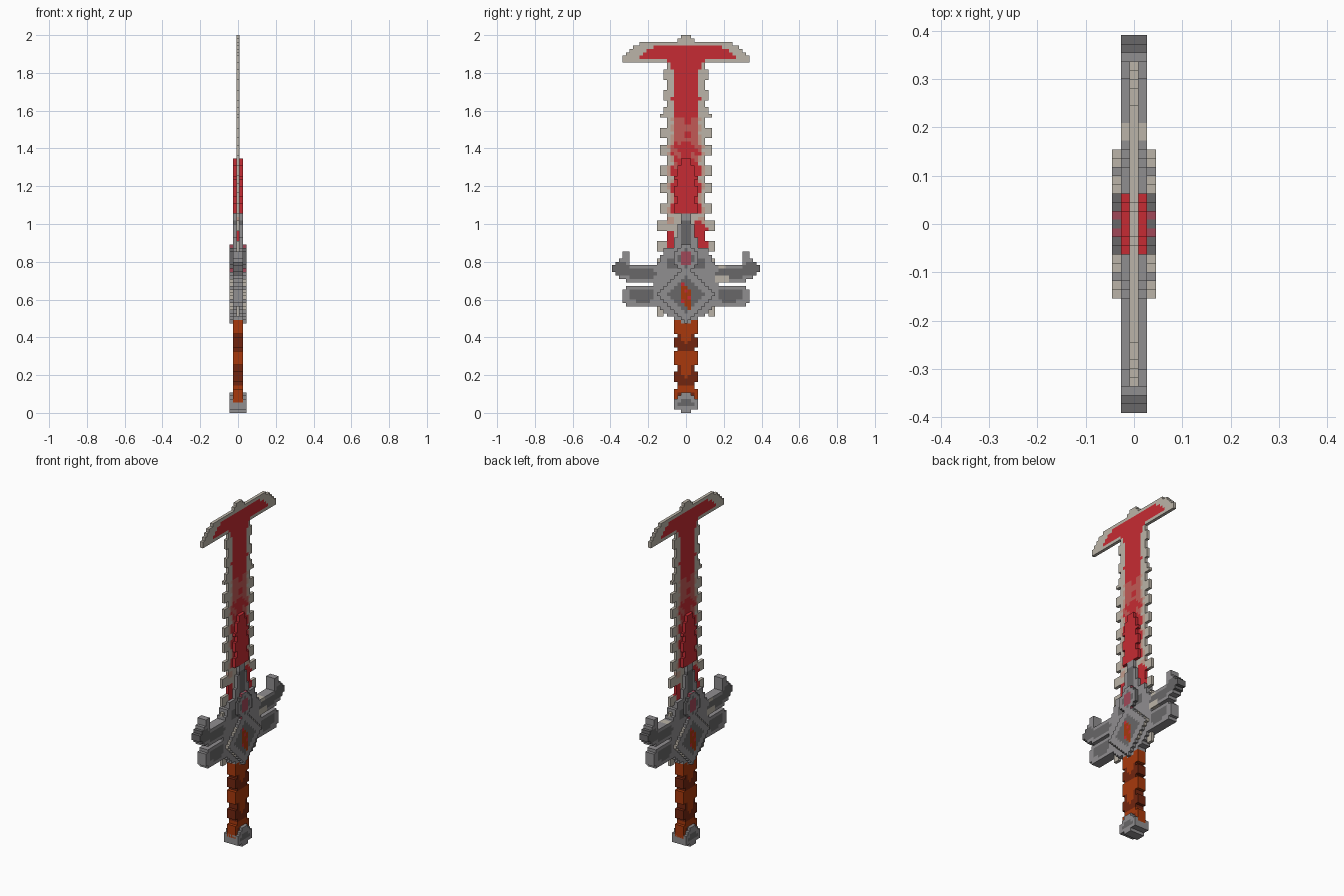
import bpy, bmesh

if "Cube" in bpy.data.objects:
    bpy.data.objects.remove(bpy.data.objects["Cube"], do_unlink=True)

V = 1 / 55  # edge of one block; the sword is 110 blocks tall


def linear(h):
    vals = [int(h[i:i + 2], 16) / 255 for i in (0, 2, 4)]
    return [v / 12.92 if v < 0.04045 else ((v + 0.055) / 1.055) ** 2.4 for v in vals] + [1]


PALETTE = {"bone": "BBB4A8", "blood red": "C62B33", "dusty red": "C25A56", "stained bone": "C29C8C",
           "steel": "908E90", "dark steel": "686768", "orange leather": "A8390C",
           "brown leather": "71250F", "muted ruby": "A04858"}
MATS, INDEX = [], {}
for label, code in PALETTE.items():
    m = bpy.data.materials.new(label)
    m.use_nodes = True
    m.diffuse_color = linear(code)
    m.node_tree.nodes["Principled BSDF"].inputs["Base Color"].default_value = linear(code)
    INDEX[label] = len(MATS)
    MATS.append(m)


def inside(poly, x, y):
    hit = False
    for (x1, y1), (x2, y2) in zip(poly, poly[1:] + poly[:1]):
        if (y1 > y) != (y2 > y) and x < x1 + (y - y1) * (x2 - x1) / (y2 - y1):
            hit = not hit
    return hit


def raster(half_outline):
    """Blocks (column, row) whose centre lies in a mirrored half outline."""
    return {(c, r) for c in range(-22, 23) for r in range(110)
            if inside(half_outline, abs(c) + 0.001, r + 0.5)}


def slab(name, cells, half, wall=None):
    """Stepped plate: cells maps (column, row) to a colour; the far side is turned half round."""
    bm = bmesh.new()

    def face(pts, label):
        f = bm.faces.new([bm.verts.new(p) for p in pts])
        f.material_index = INDEX[label]

    for (c, r), label in cells.items():
        y0, y1, z0, z1 = (c - .5) * V, (c + .5) * V, r * V, (r + 1) * V
        back = cells.get((-c, r), label)
        face([(half, y0, z0), (half, y1, z0), (half, y1, z1), (half, y0, z1)], label)
        face([(-half, y0, z0), (-half, y0, z1), (-half, y1, z1), (-half, y1, z0)], back)
        for dc, dr, (ya, za), (yb, zb) in ((-1, 0, (y0, z1), (y0, z0)), (1, 0, (y1, z0), (y1, z1)),
                                           (0, -1, (y0, z0), (y1, z0)), (0, 1, (y1, z1), (y0, z1))):
            if (c + dc, r + dr) not in cells:
                side = wall(c, r) if wall else label
                face([(half, ya, za), (-half, ya, za), (-half, yb, zb), (half, yb, zb)], side)
    bmesh.ops.remove_doubles(bm, verts=bm.verts, dist=V * 0.01)
    bmesh.ops.recalc_face_normals(bm, faces=bm.faces)
    bmesh.ops.dissolve_limit(bm, angle_limit=0.01, verts=bm.verts, edges=bm.edges, delimit={'MATERIAL'})
    me = bpy.data.meshes.new(name)
    bm.to_mesh(me)
    bm.free()
    for m in MATS:
        me.materials.append(m)
    ob = bpy.data.objects.new(name, me)
    bpy.context.collection.objects.link(ob)
    return ob


# Guard: stepped cross piece with two arms per side and a central spike
guard = raster([(0, 59.5), (1.6, 59.5), (1.6, 56), (2.6, 53), (3.6, 48), (6.4, 48), (7.6, 45),
                (9, 43), (16.2, 43), (17, 44), (16.2, 47), (18.4, 47), (19.2, 45), (21.6, 43),
                (21.6, 41), (19.2, 39), (16, 37.8), (10.5, 38), (9.5, 37.5), (10.5, 36.9),
                (17.2, 36.9), (18.6, 35.5), (18.6, 32.5), (16.5, 31), (8, 31), (6.5, 29),
                (3, 27), (0, 25.5), (-1, 25.5), (-1, 59.5)])
guard = {(c, r) for c, r in guard if r < 58}
arm_shade = [(8.5, 40.5), (10, 39), (15, 39), (19, 40), (21.6, 41), (21.6, 43), (19, 44.5),
             (16, 42.2), (11, 42.2)]
low_shade = [(9, 34), (11, 32.5), (15, 32.5), (17, 33.5), (16.5, 35.5), (12, 36), (9.5, 35.5)]


def guard_colour(c, r):
    a = abs(c)
    if (c in (9, 10, 11, 12) and r in (38, 39)) or (c in (10, 11) and r == 42):
        return "bone"
    if (inside(arm_shade, a + .01, r + .5) or inside(low_shade, a + .01, r + .5)
            or (a <= 1 and 49 <= r <= 55) or (3 <= a <= 5 and 42 <= r <= 44)):
        return "dark steel"
    return "steel"


slab("guard", {p: guard_colour(*p) for p in guard}, 1.5 * V)

# Boss: thick diamond with a set stone, and a smaller diamond above it
boss = {}
for c in range(-8, 9):
    for r in range(26, 49):
        a, d, e = abs(c), abs(c) + abs(r - 34), abs(c) + abs(r - 44.5)
        if d <= 8:
            boss[c, r] = "dark steel" if d <= 5 else "steel"
            if a <= 1 and 31 <= r + c <= 36:
                boss[c, r] = "blood red" if (2 * c + r) % 5 == 0 else "orange leather"
        if e <= 4.5 and a <= 3 and r >= 40:
            stone = a <= 1 and 43 <= r <= 46
            boss[c, r] = "muted ruby" if stone else "dark steel" if e <= 2.6 else "steel"


def boss_wall(c, r):
    if abs(c) <= 3:
        return "muted ruby" if abs(c) == 1 and r > 40 else "dark steel" if r > 40 else "steel"
    return "steel" if r % 4 == 0 else "bone"


slab("guard_boss", boss, 2.5 * V, boss_wall)


# Blade: one block thick, toothed edges, flared cross tip
def blade_half(r):
    if r >= 102:
        return {109: 1, 108: 2, 107: 13, 106: 15, 105: 16, 104: 17}.get(r, 18)
    tooth = (r - 47) % 5.5 < 3
    grow = 1 if r > 86 else 2 if r > 57 else 3
    return 5 + (grow if tooth else 0)


def blade_colour(c, r):
    a = abs(c)
    if r >= 102:
        limit = {102: 5, 103: 14, 104: 13, 105: 12, 106: 10}.get(r, -1)
        if 103 <= r <= 106 and c < 0:
            limit -= 1
        return "blood red" if a <= limit else "bone"
    if r > 85:
        return "blood red" if a <= 3 or (a == 4 and (r > 99 or r % 11 == 3)) else "bone"
    if r >= 79:
        if a <= 3:
            return "blood red" if c in (0, 1) and r % 4 < 2 else "dusty red"
        return "stained bone" if a == 4 and r % 3 else "bone"
    if r >= 58:
        wide = 4 if (r - 47) % 5.5 < 3 else 3
        if a <= wide:
            return "dusty red" if r > 70 and a >= 2 and (r + c) % 4 < 2 else "blood red"
        return "stained bone" if a == wide + 1 and r % 4 else "bone"
    if (3 <= c <= 6 and 48 <= r <= 55 and c + r < 60) or (-5 <= c <= -4 and 48 <= r <= 52):
        return "blood red"
    return "stained bone" if a in (4, 5) and r % 5 < 2 else "bone"


blade = {(c, r): blade_colour(c, r) for r in range(42, 110)
         for c in range(-blade_half(r), blade_half(r) + 1)}
slab("blade", blade, 0.5 * V)

# Bone stubs peeking out under the guard
stubs = {(s * c, r): "bone" for s in (-1, 1) for c in (7, 8) for r in range(28, 32)}
slab("bone_stubs", stubs, 0.5 * V)

# Raised red core with a zigzag edge
core = {}
for r in range(58, 74):
    w = 1 if r >= 72 else 2 if r >= 69 else 3 if (r - 58) % 5 < 3 else 2
    for c in range(-w, w + 1):
        core[c, r] = "blood red"
slab("blade_core", core, 1.5 * V)

# Grip: wrapped bands with notches between them
grip = {}
for r in range(3, 28):
    w = 2 if r in (7, 8, 12, 13, 18, 22) else 3
    for c in range(-w, w + 1):
        a = abs(c)
        brown = (18 <= r <= 22 and not (a <= 1 and r >= 20 + a)) or \
                (8 <= r <= 13 and not (a <= 1 and r >= 10 + a)) or (r == 5 and a <= 2)
        if (c, r) not in guard:
            grip[c, r] = "brown leather" if brown else "orange leather"
slab("grip", grip, 1.5 * V)

# Pommel: thick arched cap
pommel = {}
for r, w in enumerate((1, 3, 3, 3, 2, 1)):
    for c in range(-w, w + 1):
        shade = r in (2, 3) and abs(c) <= 4 - r
        pommel[c, r] = "dark steel" if shade else "steel"
slab("pommel", pommel, 2.5 * V)
